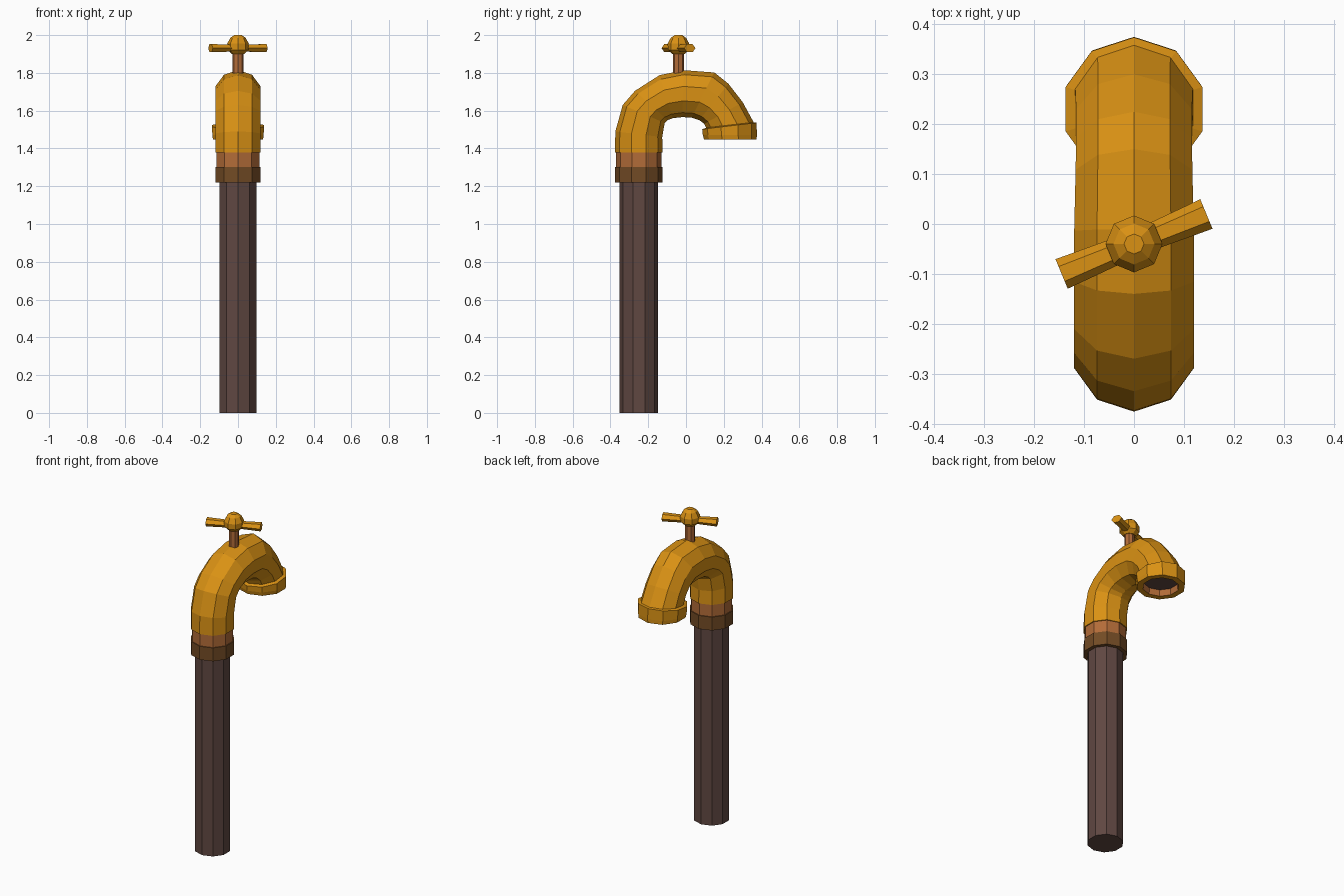
import bpy, bmesh, math
from mathutils import Vector, Matrix

if "Cube" in bpy.data.objects:
    bpy.data.objects.remove(bpy.data.objects["Cube"])


def material(name, rgb):
    m = bpy.data.materials.new(name)
    m.diffuse_color = (*rgb, 1)
    m.use_nodes = True
    m.node_tree.nodes["Principled BSDF"].inputs["Base Color"].default_value = m.diffuse_color
    return m


GOLD = material("golden brass", (0.70, 0.285, 0.007))
COPPER = material("copper", (0.45, 0.15, 0.04))
BROWN = material("dark bronze", (0.17, 0.07, 0.018))
IRON = material("old iron", (0.115, 0.063, 0.053))


def ring(cy, z, r, n=10, tilt=0.0):
    """Horizontal ring of points with a vertex at -y; tilt raises the back."""
    pts = []
    for i in range(n):
        a = 2 * math.pi * i / n
        y = -r * math.cos(a)
        pts.append(Vector((r * math.sin(a), cy + y, z + tilt * y)))
    return pts


def arch_ring(outer, inner, rx, n=10):
    """Ring spanning an outer and an inner point in the yz plane."""
    o, i = Vector((0, *outer)), Vector((0, *inner))
    c, u = (o + i) / 2, (o - i) / 2
    return [c + u * math.cos(2 * math.pi * k / n)
            + Vector((rx * math.sin(2 * math.pi * k / n), 0, 0)) for k in range(n)]


def loft(name, rings, mats, band_mats=None, cap_mats=(0, 0)):
    """Skin a list of rings, capped at both ends, flat shaded."""
    bm = bmesh.new()
    vr = [[bm.verts.new(p) for p in r] for r in rings]
    n = len(vr[0])
    for b, (lo, hi) in enumerate(zip(vr, vr[1:])):
        for k in range(n):
            f = bm.faces.new((lo[k], lo[(k + 1) % n], hi[(k + 1) % n], hi[k]))
            f.material_index = band_mats[b] if band_mats else 0
    bm.faces.new(vr[0][::-1]).material_index = cap_mats[0]
    bm.faces.new(vr[-1]).material_index = cap_mats[1]
    bmesh.ops.recalc_face_normals(bm, faces=bm.faces)
    me = bpy.data.meshes.new(name)
    bm.to_mesh(me)
    bm.free()
    for m in mats:
        me.materials.append(m)
    ob = bpy.data.objects.new(name, me)
    bpy.context.collection.objects.link(ob)
    return ob


# standing pipe and its two collars
PY = -0.25
loft("standing_pipe", [ring(PY, 0, 0.103), ring(PY, 1.23, 0.103)], [IRON])
loft("lower_collar", [ring(PY, 1.22, 0.126), ring(PY, 1.303, 0.126)], [BROWN])
loft("upper_collar", [ring(PY, 1.30, 0.120), ring(PY, 1.385, 0.120)], [COPPER])

# curved spout: (outer point, inner point, half width)
sections = [
    ((-0.376, 1.378), (-0.124, 1.378), 0.126),
    ((-0.374, 1.49), (-0.126, 1.46), 0.126),
    ((-0.335, 1.63), (-0.113, 1.535), 0.126),
    ((-0.270, 1.705), (-0.098, 1.55), 0.126),
    ((-0.140, 1.788), (-0.070, 1.56), 0.126),
    ((-0.010, 1.814), (-0.020, 1.566), 0.126),
    ((0.150, 1.802), (0.030, 1.563), 0.123),
    ((0.225, 1.742), (0.070, 1.55), 0.122),
    ((0.300, 1.645), (0.097, 1.53), 0.122),
    ((0.360, 1.535), (0.110, 1.50), 0.124),
]
loft("curved_spout", [arch_ring(*s) for s in sections], [GOLD])

# nozzle: slanted top, flat rim, recessed opening with copper wall
NY = 0.235
loft("nozzle", [
    ring(NY - 0.005, 1.525, 0.120, tilt=0.12),
    ring(NY - 0.005, 1.519, 0.144, tilt=0.12),
    ring(NY - 0.003, 1.470, 0.143),
    ring(NY, 1.447, 0.139),
    ring(NY, 1.447, 0.103),
    ring(NY, 1.485, 0.099),
], [GOLD, COPPER, IRON], [0, 0, 0, 0, 1], (0, 2))

# valve stem and knob
HY = -0.04
loft("valve_stem", [ring(HY, 1.78, 0.029, 8), ring(HY, 1.91, 0.029, 8)], [COPPER])
knob = [(1.90, 0.033), (1.922, 0.056), (1.955, 0.057), (1.985, 0.041), (2.0, 0.020)]
loft("valve_knob", [ring(HY, z, r, 8) for z, r in knob], [GOLD])

# cross handle bar: flattened six-sided rod, slightly flared at the tips
bar = []
for x, s in ((-0.157, 1.0), (-0.05, 0.85), (0.05, 0.85), (0.157, 1.0)):
    bar.append([Vector((x, 0.032 * s * math.cos(k * math.pi / 3),
                        0.025 * s * math.sin(k * math.pi / 3))) for k in range(6)])
handle = loft("handle_bar", bar, [GOLD])
handle.data.transform(Matrix.Translation((0, HY, 1.931))
                      @ Matrix.Rotation(math.radians(22.5), 4, 'Z'))
